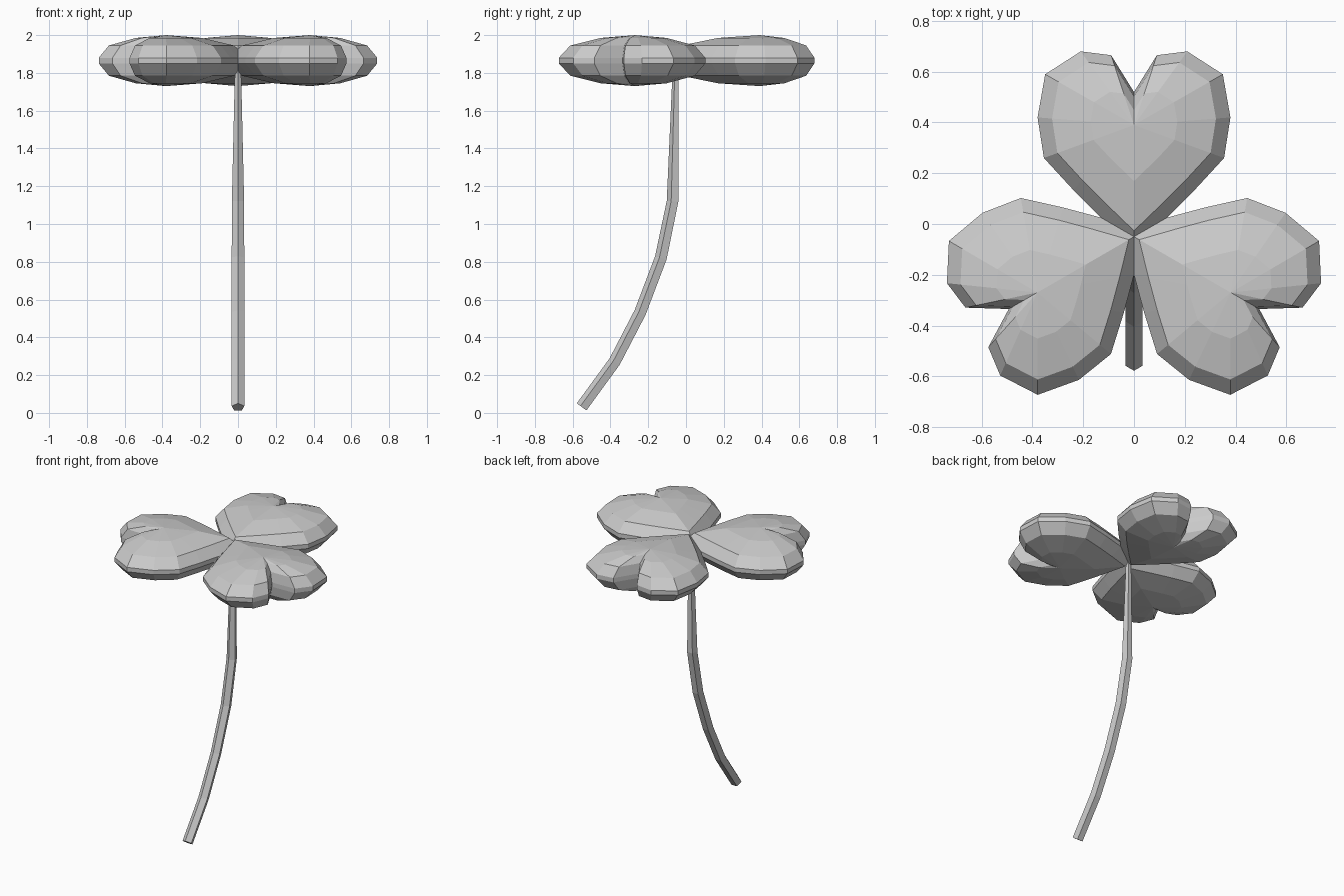
import bpy, bmesh, math
from mathutils import Matrix, Vector

if "Cube" in bpy.data.objects:
    bpy.data.objects.remove(bpy.data.objects["Cube"])

HUB = Vector((0, -0.05, 1.865))      # point where the leaflets meet


def make_object(name, bm):
    bmesh.ops.recalc_face_normals(bm, faces=bm.faces[:])
    mesh = bpy.data.meshes.new(name)
    bm.to_mesh(mesh)
    bm.free()
    ob = bpy.data.objects.new(name, mesh)
    bpy.context.collection.objects.link(ob)
    return ob


def skin(bm, rings):
    for a, b in zip(rings, rings[1:]):
        n = len(a)
        for i in range(n):
            j = (i + 1) % n
            bm.faces.new((a[i], a[j], b[j], b[i]))


# Heart outline, right half, (sideways, along) measured from the hub
half = [(0, -0.05), (0.13, 0.075), (0.24, 0.185), (0.355, 0.31), (0.38, 0.47),
        (0.35, 0.64), (0.21, 0.73), (0.09, 0.715), (0, 0.57)]
outline = half + [(-x, y) for x, y in half[-2:0:-1]]
PEAK = 0.44

# (scale towards the peak, height above the middle plane)
upper = [(1.0, 0.015), (0.85, 0.08), (0.45, 0.12)]
layers = [(s, -z) for s, z in reversed(upper)] + upper


def leaflet(name, angle):
    bm = bmesh.new()
    rings = [[bm.verts.new((x * s, PEAK + (y - PEAK) * s, z)) for x, y in outline]
             for s, z in layers]
    skin(bm, rings)
    # close the top and bottom with fans to the peak
    for ring, z in ((rings[0], -0.135), (rings[-1], 0.135)):
        tip = bm.verts.new((0, PEAK, z))
        for i in range(len(ring)):
            bm.faces.new((ring[i], ring[(i + 1) % len(ring)], tip))
    bm.transform(Matrix.Translation(HUB) @ Matrix.Rotation(math.radians(angle), 4, 'Z'))
    return make_object(name, bm)


for name, angle in (("back_leaflet", 0), ("left_leaflet", 120), ("right_leaflet", -120)):
    leaflet(name, angle)

# Curved five-sided stem: (y, z, radius)
path = [(-0.55, 0.03, 0.035), (-0.375, 0.27, 0.035), (-0.24, 0.53, 0.035),
        (-0.13, 0.82, 0.035), (-0.068, 1.12, 0.034), (-0.053, 1.86, 0.016)]
bm = bmesh.new()
rings = []
for i, (y, z, r) in enumerate(path):
    p, q = path[max(i - 1, 0)], path[min(i + 1, len(path) - 1)]
    t = Vector((0, q[0] - p[0], q[1] - p[1])).normalized()
    front = Vector((0, -t.z, t.y))
    side = Vector((1, 0, 0))
    rings.append([bm.verts.new(Vector((0, y, z))
                               + r * (front * math.cos(a) + side * math.sin(a)))
                  for a in (math.tau * k / 5 for k in range(5))])
skin(bm, rings)
bm.faces.new(rings[0])
bm.faces.new(rings[-1])
make_object("stem", bm)
